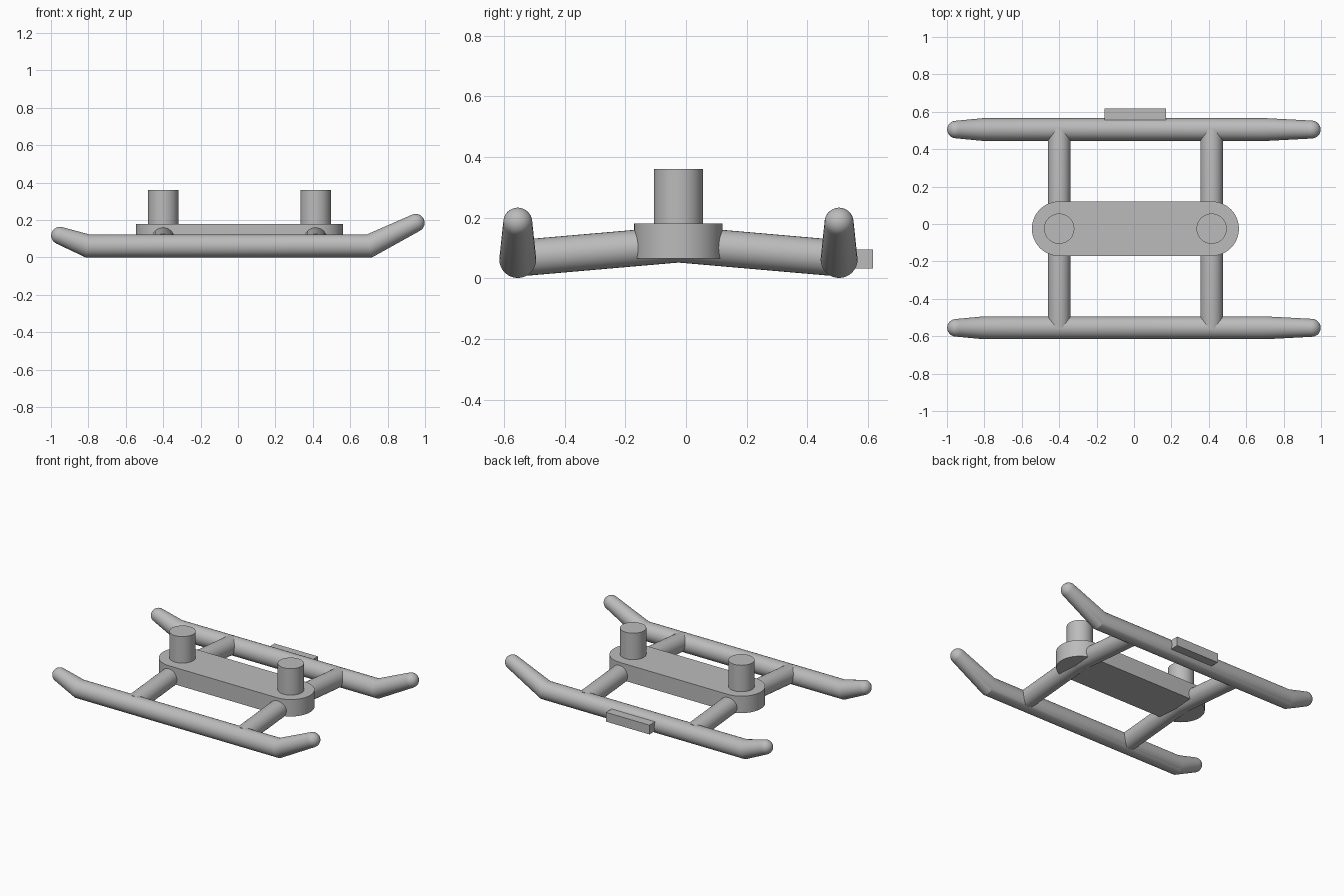
import bpy, bmesh, math
from mathutils import Vector

if "Cube" in bpy.data.objects:
    bpy.data.objects.remove(bpy.data.objects["Cube"])

metal = bpy.data.materials.new("plain grey")
metal.diffuse_color = (0.5, 0.5, 0.5, 1)
metal.use_nodes = True
metal.node_tree.nodes["Principled BSDF"].inputs["Base Color"].default_value = metal.diffuse_color
CY = -0.025              # centre line of the deck in y
POSTS = (-0.40, 0.415)   # x of the posts and cross legs


def finish(name, bm):
    bmesh.ops.recalc_face_normals(bm, faces=bm.faces)
    me = bpy.data.meshes.new(name)
    bm.to_mesh(me)
    bm.free()
    me.materials.append(metal)
    ob = bpy.data.objects.new(name, me)
    bpy.context.collection.objects.link(ob)
    bpy.ops.object.select_all(action='DESELECT')
    ob.select_set(True)
    bpy.context.view_layer.objects.active = ob
    bpy.ops.object.shade_smooth_by_angle(angle=math.radians(20))
    return ob


def tube(name, pts, radii, side, round_ends=False, n=32):
    """Round bar along a planar path with mitred bends; side is the bend axis."""
    pts = [Vector(p) for p in pts]
    side = Vector(side)
    rings = []           # centre, in-plane radius, side radius, axis
    for i, p in enumerate(pts):
        a = (p - pts[max(i - 1, 0)]).normalized()
        b = (pts[min(i + 1, len(pts) - 1)] - p).normalized()
        t = (a + b).normalized()
        stretch = 1 / t.dot(b if b.length else a)
        rings.append((p, radii[i] * stretch, radii[i], t))
    if round_ends:       # hemispherical caps
        angles = [math.radians(d) for d in (15, 30, 45, 60, 75, 86)]
        for end, sgn in ((0, -1), (-1, 1)):
            p, _, r, t = rings[end]
            cap = [(p + t * sgn * r * math.sin(a), r * math.cos(a), r * math.cos(a), t)
                   for a in angles]
            rings = cap[::-1] + rings if sgn < 0 else rings + cap
    bm = bmesh.new()
    loops = []
    for p, ru, rs, t in rings:
        up = side.cross(t).normalized()
        loops.append([bm.verts.new(p + up * ru * math.cos(k * math.tau / n)
                                   + side * rs * math.sin(k * math.tau / n))
                      for k in range(n)])
    for la, lb in zip(loops, loops[1:]):
        for k in range(n):
            j = (k + 1) % n
            bm.faces.new((la[k], la[j], lb[j], lb[k]))
    bm.faces.new(loops[0])
    bm.faces.new(loops[-1])
    return finish(name, bm)


def prism(name, outline, z0, z1):
    bm = bmesh.new()
    base = bm.faces.new([bm.verts.new((x, y, z0)) for x, y in outline])
    top = bmesh.ops.extrude_face_region(bm, geom=[base])["geom"]
    bmesh.ops.translate(bm, vec=(0, 0, z1 - z0),
                        verts=[v for v in top if isinstance(v, bmesh.types.BMVert)])
    if not base.is_valid or len(bm.faces) < len(outline) + 2:
        bm.faces.new([v for v in bm.verts if v.co.z == z0])
    return finish(name, bm)


def arc(cx, r, start, sweep, n):
    return [(cx + r * math.cos(math.radians(start + sweep * k / n)),
             CY + r * math.sin(math.radians(start + sweep * k / n))) for k in range(n + 1)]


# Skids with upturned, tapering tips
for label, y in (("front", -0.555), ("rear", 0.505)):
    tube(label + "_skid",
         [(-0.952, y, 0.117), (-0.805, y, 0.062), (0.703, y, 0.062), (0.95, y, 0.185)],
         [0.047, 0.061, 0.061, 0.048], (0, 1, 0), True)

# Cross legs, raised in the middle, and the posts above them
for label, x in zip(("left", "right"), POSTS):
    tube(label + "_cross_leg", [(x, -0.555, 0.066), (x, CY, 0.112), (x, 0.505, 0.066)],
         [0.06] * 3, (1, 0, 0))
    prism(label + "_post", arc(x, 0.081, 0, 360, 40)[:-1], 0.17, 0.36)

# Deck with rounded ends
prism("deck", arc(POSTS[0], 0.146, 90, 180, 24) + arc(POSTS[1], 0.146, -90, 180, 24),
      0.065, 0.18)

# Small block on the rear skid
prism("rear_block", [(-0.157, 0.55), (0.17, 0.55), (0.17, 0.617), (-0.157, 0.617)],
      0.032, 0.095)
